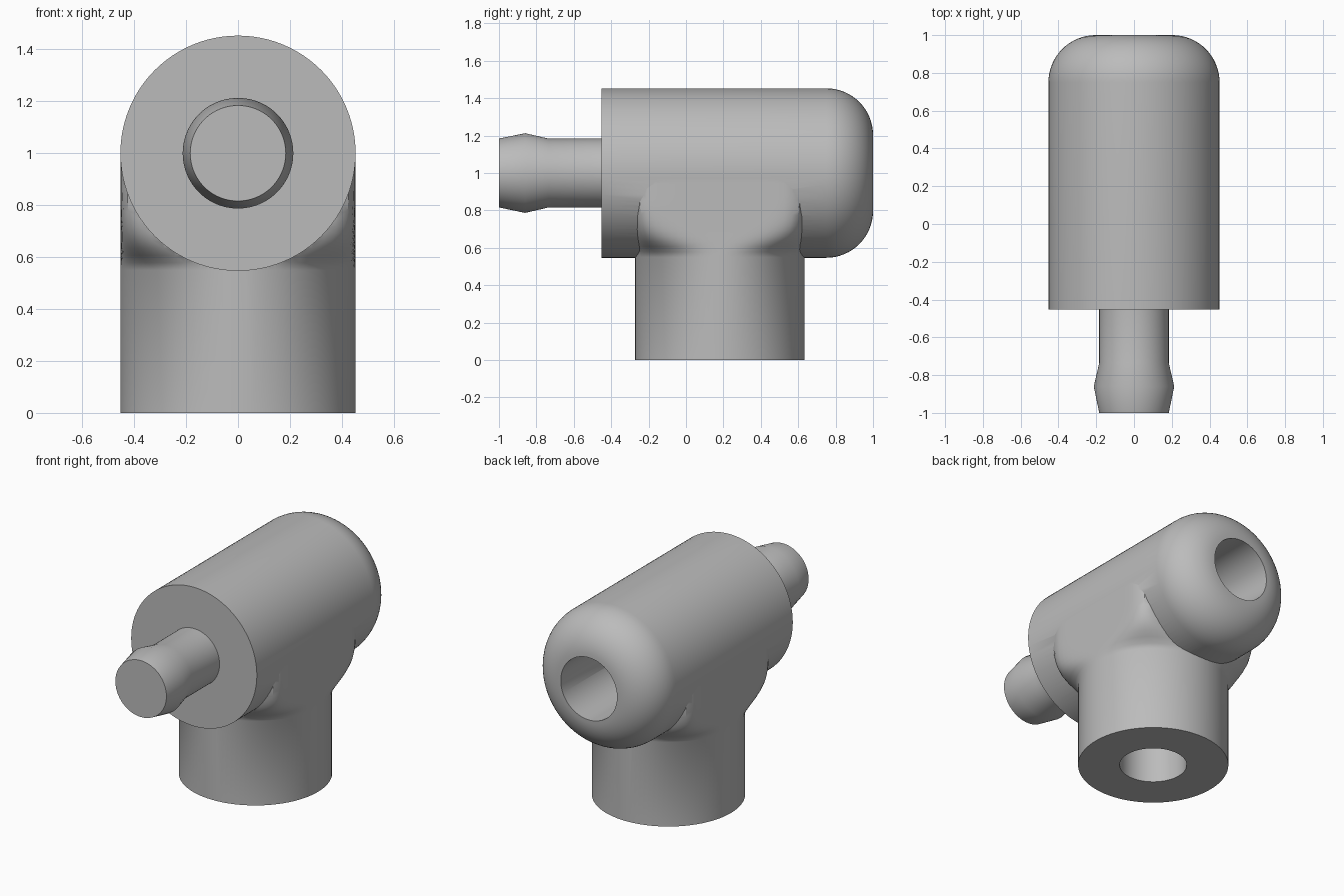
import bpy, bmesh, math
from mathutils import Matrix

if "Cube" in bpy.data.objects:
    bpy.data.objects.remove(bpy.data.objects["Cube"])

R, AXIS_Z, STEM_Y, BORE = 0.453, 1.0, 0.18, 0.203
SEG = 96

grey = bpy.data.materials.new("plain grey")
grey.diffuse_color = (0.5, 0.5, 0.5, 1)
grey.use_nodes = True
grey.node_tree.nodes["Principled BSDF"].inputs["Base Color"].default_value = grey.diffuse_color


def loft(name, rings):
    """Capped solid through rings of equal point count."""
    bm = bmesh.new()
    loops = [[bm.verts.new(p) for p in ring] for ring in rings]
    n = len(loops[0])
    for a, b in zip(loops, loops[1:]):
        for i in range(n):
            bm.faces.new((a[i], a[(i + 1) % n], b[(i + 1) % n], b[i]))
    bm.faces.new(loops[0][::-1])
    bm.faces.new(loops[-1])
    bmesh.ops.recalc_face_normals(bm, faces=bm.faces)
    mesh = bpy.data.meshes.new(name)
    bm.to_mesh(mesh)
    bm.free()
    mesh.materials.append(grey)
    obj = bpy.data.objects.new(name, mesh)
    bpy.context.collection.objects.link(obj)
    return obj


def turned_y(name, profile):
    """Round part along y from (y, radius) pairs."""
    angles = [2 * math.pi * i / SEG for i in range(SEG)]
    return loft(name, [[(r * math.sin(a), y, AXIS_Z + r * math.cos(a))
                        for a in angles] for y, r in profile])


def turned_z(name, profile):
    """Upright part from (z, radius, squareness) triples."""
    rings = []
    for z, r, sq in profile:
        power = 2 + 10 * sq
        ring = []
        for i in range(SEG):
            a = 2 * math.pi * i / SEG
            c, s = math.cos(a), math.sin(a)
            k = r / (abs(c) ** power + abs(s) ** power) ** (1 / power)
            ring.append((k * c, STEM_Y + k * s, z))
        rings.append(ring)
    return loft(name, rings)


def combine(target, tool, operation):
    mod = target.modifiers.new(tool.name, 'BOOLEAN')
    mod.object, mod.operation, mod.solver = tool, operation, 'EXACT'
    bpy.context.view_layer.objects.active = target
    bpy.ops.object.modifier_apply(modifier=mod.name)
    bpy.data.objects.remove(tool)


# Main barrel with a rounded back end
round_end = [(0.75 + 0.25 * math.sin(t), R - 0.25 + 0.25 * math.cos(t))
             for t in [math.pi / 2 * i / 16 for i in range(17)]]
body = turned_y("elbow_body", [(-R, R)] + round_end)

# Stem, flaring into the barrel
flare = []
for i in range(17):
    t = i / 16
    f = min(1, t / 0.7)
    flare.append((0.55 + 0.45 * t, R - 0.001 * min(1, t * 4), f * f * (3 - 2 * f)))
stem = turned_z("stem", [(0, R, 0)] + flare)
combine(body, stem, 'UNION')

# Barbed hose nipple
nipple = turned_y("hose_nipple", [(-1, 0.184), (-0.86, 0.213), (-0.735, 0.184), (-0.4, 0.184)])
combine(body, nipple, 'UNION')

# Bores from the back and from below, meeting inside
back_bore = turned_y("back_bore", [(0.0, BORE), (1.1, BORE)])
combine(body, back_bore, 'DIFFERENCE')
stem_bore = turned_z("stem_bore", [(-0.1, BORE - 0.001, 0), (AXIS_Z, BORE - 0.001, 0)])
combine(body, stem_bore, 'DIFFERENCE')

# Smooth shading with crisp rims
bpy.ops.object.select_all(action='DESELECT')
body.select_set(True)
bpy.context.view_layer.objects.active = body
bpy.ops.object.shade_smooth_by_angle(angle=math.radians(30))
